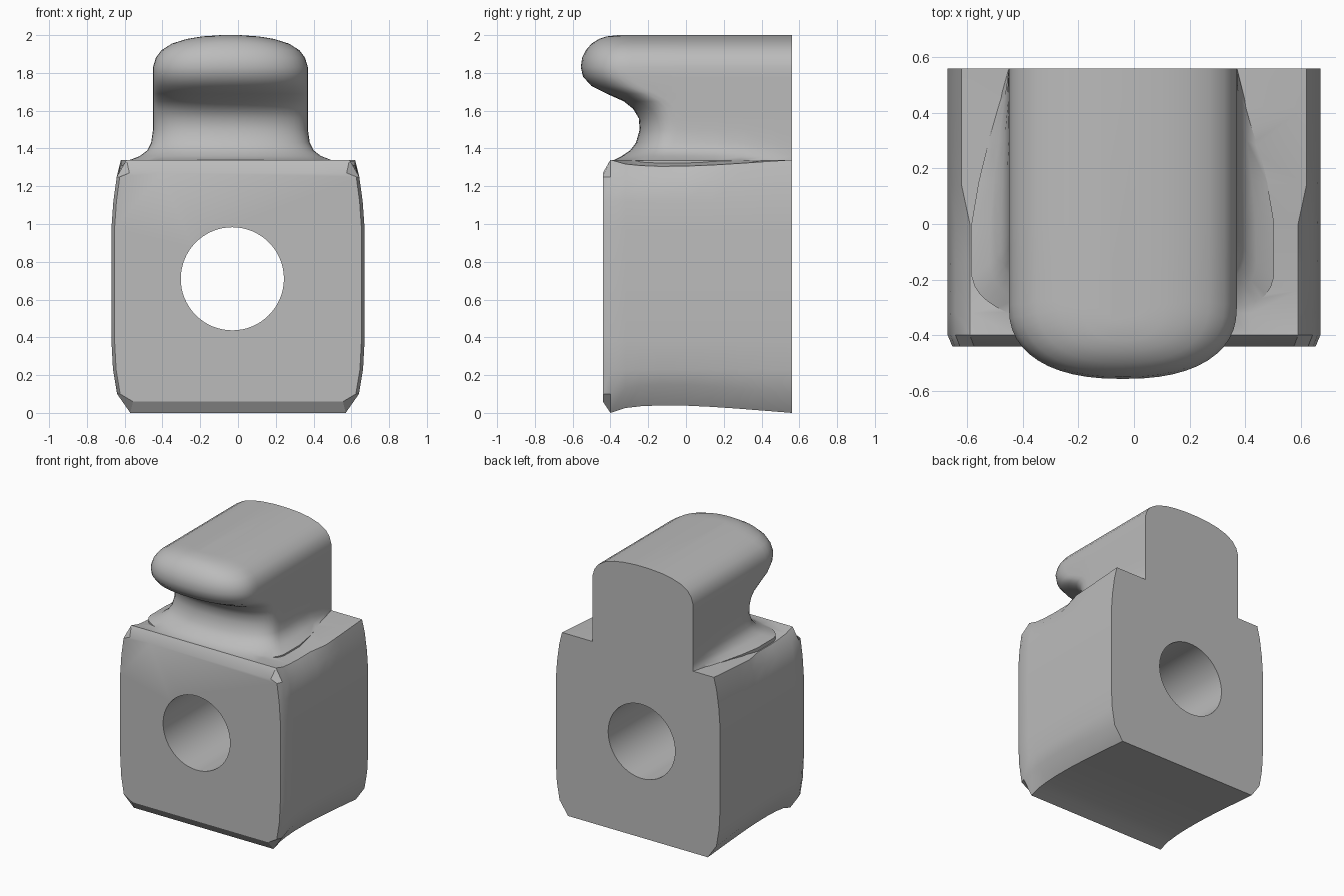
import bpy, bmesh, math

cube = bpy.data.objects.get("Cube")
if cube:
    bpy.data.objects.remove(cube, do_unlink=True)

grey = bpy.data.materials.new("plain_grey")
grey.use_nodes = True
colour = (0.5, 0.5, 0.5, 1)
grey.diffuse_color = colour
grey.node_tree.nodes["Principled BSDF"].inputs["Base Color"].default_value = colour

BACK = 0.56


def loft(name, rings):
    """Skin matching closed rings and cap both ends."""
    bm = bmesh.new()
    rows = [[bm.verts.new(p) for p in ring] for ring in rings]
    n = len(rows[0])
    for a, b in zip(rows, rows[1:]):
        for i in range(n):
            j = (i + 1) % n
            bm.faces.new((a[i], a[j], b[j], b[i]))
    bm.faces.new(rows[0])
    bm.faces.new(rows[-1])
    bmesh.ops.recalc_face_normals(bm, faces=bm.faces)
    mesh = bpy.data.meshes.new(name)
    bm.to_mesh(mesh)
    bm.free()
    mesh.materials.append(grey)
    obj = bpy.data.objects.new(name, mesh)
    bpy.context.collection.objects.link(obj)
    return obj


def boolean(target, other, operation):
    bpy.context.view_layer.objects.active = target
    mod = target.modifiers.new(operation, "BOOLEAN")
    mod.operation, mod.solver, mod.object = operation, "EXACT", other
    bpy.ops.object.modifier_apply(modifier=mod.name)
    bpy.data.objects.remove(other, do_unlink=True)


def bow(y):
    """0 at the front and back, 1 between, strongest towards the front."""
    t = (y + 0.4) / (BACK + 0.4)
    return math.sin(math.pi * max(0, t) ** 0.6)


def body_ring(y):
    b = bow(y)
    front = y < -0.41
    top = 1.27 if front else 1.34
    low = 0.06 if front else 0.04 * b
    half = [(0.57, low), (0.64, 0.1 + 0.05 * b), (0.662, 0.23), (0.67, 0.38), (0.67, 0.98),
            (0.66, 1.12), (0.642, 1.25 - 0.02 * b), (0.59 + 0.03 * (y > 0), top - 0.035 * b),
            (0.42, top + 0.01 * b)]
    s = 0.975 if front else 1
    right = [(x * s, y, min(z, top)) for x, z in half]
    return right + [(-x, y, z) for x, y, z in reversed(right)]


# Block with a bowed top and underside and a chamfered front
body = loft("body", [body_ring(y) for y in
                     (-0.44, -0.4, -0.32, -0.24, -0.14, 0, 0.14, 0.28, 0.42, BACK)])


def head_ring(z, width, front, depth, flare):
    side, steps = [], 12
    for y in (BACK, 0.45, 0.3, 0.15, 0):
        side.append((width + flare * bow(y), y))
    for i in range(steps + 1):
        a = math.pi / 2 * i / steps
        y = front + depth * (1 - math.sin(a) ** 0.85)
        side.append(((width + flare * bow(y)) * math.cos(a) ** 0.85, y))
    left = [(x - 0.04, y, z) for x, y in side]
    right = [(-x - 0.04, y, z) for x, y in reversed(side[:-1])]
    return left + right


# Overhanging nose on a narrow neck: height, half width, front, rounding, flare
levels = [
    (1.2, 0.41, -0.39, 0.2, 0.14), (1.335, 0.41, -0.39, 0.2, 0.14),
    (1.36, 0.41, -0.34, 0.2, 0.07), (1.39, 0.41, -0.295, 0.2, 0.03),
    (1.43, 0.41, -0.265, 0.2, 0.01), (1.5, 0.41, -0.245, 0.2, 0),
    (1.56, 0.41, -0.25, 0.2, 0), (1.61, 0.41, -0.28, 0.22, 0),
    (1.65, 0.41, -0.33, 0.24, 0), (1.69, 0.41, -0.42, 0.26, 0),
    (1.73, 0.41, -0.5, 0.26, 0), (1.78, 0.41, -0.545, 0.26, 0),
    (1.83, 0.41, -0.557, 0.26, 0), (1.88, 0.395, -0.55, 0.26, 0),
    (1.92, 0.365, -0.53, 0.24, 0), (1.955, 0.31, -0.5, 0.22, 0),
    (1.98, 0.23, -0.46, 0.18, 0), (1.993, 0.15, -0.42, 0.13, 0),
    (2.0, 0.05, -0.36, 0.05, 0)]
head = loft("head", [head_ring(*level) for level in levels])
boolean(body, head, "UNION")

# Round bore from front to back
bpy.ops.mesh.primitive_cylinder_add(vertices=64, radius=0.273, depth=2,
                                    location=(-0.03, 0, 0.71), rotation=(math.pi / 2, 0, 0))
bore = bpy.context.object
bore.name = "bore_cutter"
bore.hide_render = True
bore.data.materials.append(grey)
boolean(body, bore, "DIFFERENCE")

body.name = "bored_block"
bpy.ops.object.select_all(action="DESELECT")
body.select_set(True)
bpy.context.view_layer.objects.active = body
bpy.ops.object.shade_smooth_by_angle(angle=math.radians(30))
